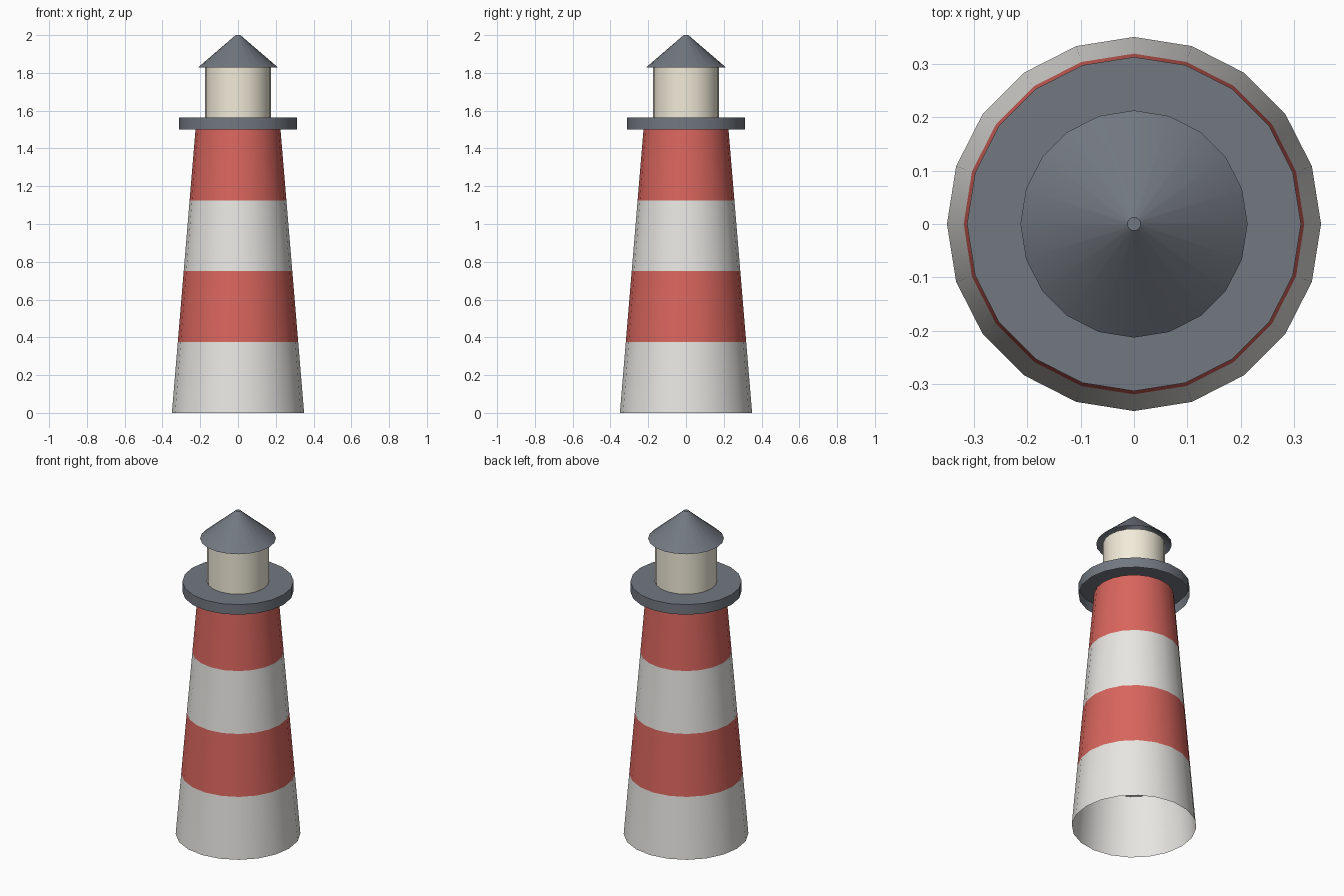
import bpy, bmesh, math

if "Cube" in bpy.data.objects:
    bpy.data.objects.remove(bpy.data.objects["Cube"])

SIDES = 20

def material(name, rgb):
    m = bpy.data.materials.new(name)
    m.diffuse_color = (*rgb, 1)
    m.use_nodes = True
    m.node_tree.nodes["Principled BSDF"].inputs["Base Color"].default_value = m.diffuse_color
    return m

WHITE = material("white_paint", (0.80, 0.79, 0.76))
RED = material("red_paint", (0.69, 0.13, 0.11))
SLATE = material("slate", (0.17, 0.19, 0.22))
CREAM = material("cream_glass", (0.88, 0.83, 0.69))

def drum(name, r0, r1, z0, z1, mat):
    """Tapered shell: closed on top, open underneath."""
    bm = bmesh.new()
    rings = [[bm.verts.new((r * math.cos(2 * math.pi * i / SIDES),
                            r * math.sin(2 * math.pi * i / SIDES), z))
              for i in range(SIDES)] for r, z in ((r0, z0), (r1, z1))]
    low, high = rings
    for i in range(SIDES):
        j = (i + 1) % SIDES
        bm.faces.new((low[i], low[j], high[j], high[i]))
    bm.faces.new(high)
    me = bpy.data.meshes.new(name)
    bm.to_mesh(me)
    bm.free()
    me.materials.append(mat)
    ob = bpy.data.objects.new(name, me)
    bpy.context.collection.objects.link(ob)
    bpy.ops.object.select_all(action='DESELECT')
    ob.select_set(True)
    bpy.context.view_layer.objects.active = ob
    bpy.ops.object.shade_smooth_by_angle(angle=math.radians(30))
    return ob

# Tapered tower in four alternating bands
R_BASE, R_TOP, H, BANDS = 0.35, 0.225, 1.5, 4
for k in range(BANDS):
    a, b = k / BANDS, (k + 1) / BANDS
    drum(f"tower_band_{k + 1}",
         R_BASE + (R_TOP - R_BASE) * a, R_BASE + (R_TOP - R_BASE) * b,
         H * a, H * b, RED if k % 2 else WHITE)

# Gallery deck, lantern room and roof
drum("gallery", 0.3125, 0.3125, 1.5, 1.5625, SLATE)
drum("lantern_room", 0.174, 0.174, 1.5625, 1.828, CREAM)
drum("roof", 0.2125, 0.0125, 1.828, 2.0, SLATE)
